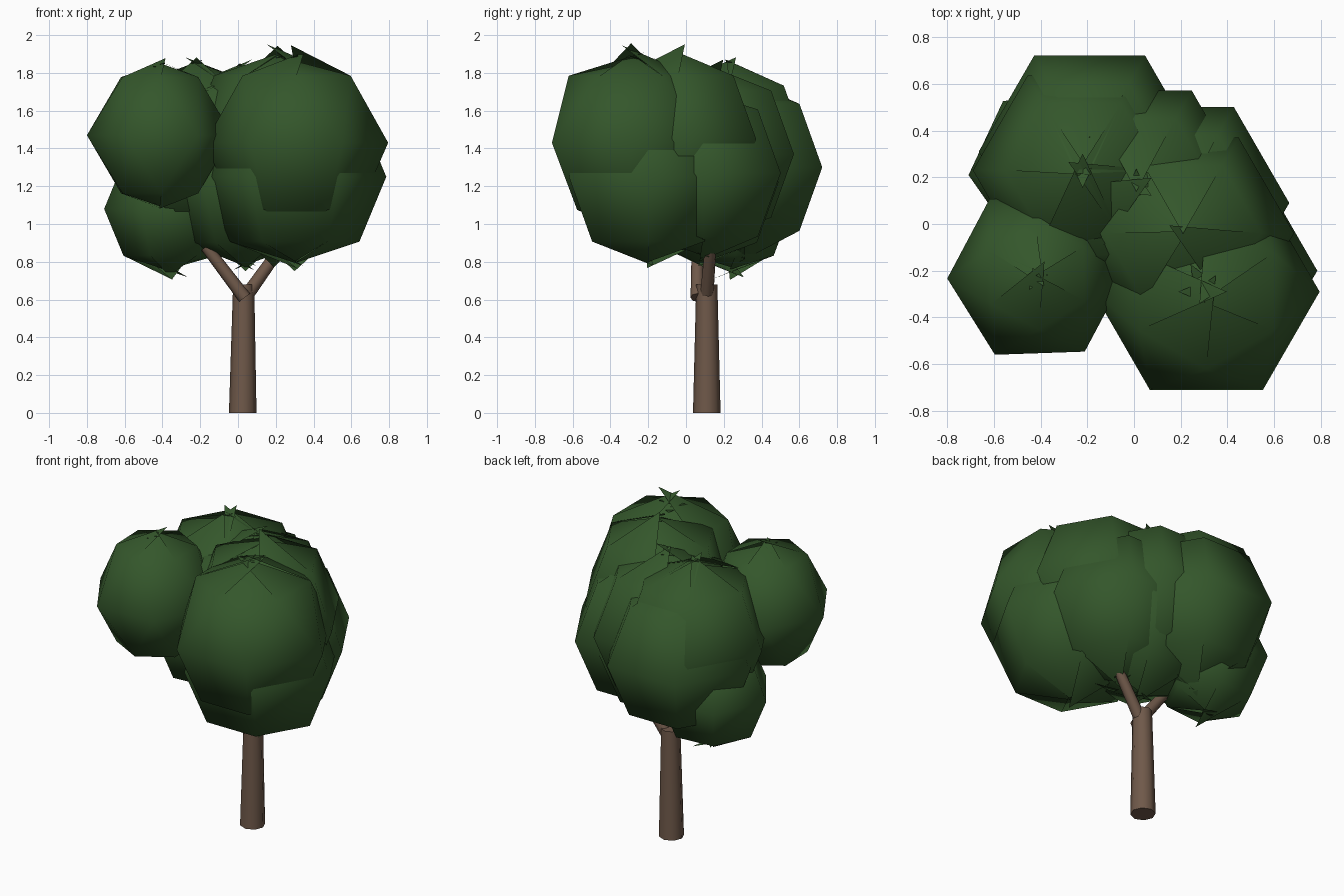
import bpy, bmesh, math, random
from mathutils import Vector

random.seed(7)
cube = bpy.data.objects.get("Cube")
if cube:
    bpy.data.objects.remove(cube, do_unlink=True)


def material(name, rgb):
    m = bpy.data.materials.new(name)
    m.use_nodes = True
    m.diffuse_color = (*rgb, 1)
    m.node_tree.nodes["Principled BSDF"].inputs["Base Color"].default_value = (*rgb, 1)
    return m


LEAF = material("leaf green", (0.034, 0.094, 0.024))
BARK = material("bark brown", (0.16, 0.10, 0.068))


def finish(name, bm, mat, angle):
    bmesh.ops.recalc_face_normals(bm, faces=bm.faces)
    mesh = bpy.data.meshes.new(name)
    bm.to_mesh(mesh)
    bm.free()
    mesh.materials.append(mat)
    ob = bpy.data.objects.new(name, mesh)
    bpy.context.collection.objects.link(ob)
    bpy.context.view_layer.objects.active = ob
    ob.select_set(True)
    bpy.ops.object.shade_smooth_by_angle(angle=math.radians(angle))
    ob.select_set(False)


# Tapered round limb between two points
def limb(name, start, end, r1, r2, sides=8):
    a, b = Vector(start), Vector(end)
    bm = bmesh.new()
    bmesh.ops.create_cone(bm, cap_ends=True, segments=sides, radius1=r1,
                          radius2=r2, depth=(b - a).length)
    turn = (b - a).to_track_quat('Z', 'Y')
    for v in bm.verts:
        v.co = turn @ v.co + (a + b) / 2
    finish(name, bm, BARK, 50)


# Six-sided leaf ball; twist turns the lower and upper rings by half a side,
# and the cap triangles overlap in ragged tips
def leaf_ball(name, centre, r, spin=0, lat=45, twist=(0, 0), ragged=0.08):
    c = Vector(centre)
    bm = bmesh.new()

    def ring(latitude, turn):
        t = math.radians(latitude)
        angles = [math.radians(60 * i + spin + turn) for i in range(6)]
        return [bm.verts.new(c + r * Vector((math.cos(t) * math.cos(a),
                                             math.cos(t) * math.sin(a), math.sin(t))))
                for a in angles]

    middle = ring(0, 0)
    for side, turn in zip((-1, 1), twist):
        cap = ring(side * lat, turn)
        for i in range(6):
            j = (i + 1) % 6
            if turn:
                bm.faces.new((middle[i], middle[j], cap[i]))
                bm.faces.new((cap[i], cap[j], middle[j]))
            else:
                bm.faces.new((middle[i], middle[j], cap[j], cap[i]))
            # each tip reaches past the axis, so neighbours overlap
            out = (cap[i].co + cap[j].co) / 2 - c
            out.z = 0
            tip = c - out.normalized() * random.uniform(0, ragged)
            tip.z += side * (r + random.uniform(-0.04, ragged / 3))
            bm.faces.new((cap[i], cap[j], bm.verts.new(tip)))
    finish(name, bm, LEAF, 80)


# Trunk and forked branches
limb("trunk", (0.025, 0.11, 0), (0.03, 0.11, 0.68), 0.073, 0.056)
limb("right_branch", (0.035, 0.06, 0.61), (-0.17, 0.06, 0.88), 0.036, 0.03)
limb("left_branch", (0.045, 0.11, 0.62), (0.23, 0.13, 0.88), 0.036, 0.03)

# Crown
leaf_ball("front_left_upper_leaves", (0.31, -0.29, 1.43), 0.485, lat=47,
          twist=(0, 30), ragged=0.14)
leaf_ball("front_left_lower_leaves", (0.30, -0.20, 1.25), 0.485)
leaf_ball("front_right_leaves", (-0.415, -0.22, 1.47), 0.385, spin=2, lat=53,
          twist=(30, 30))
leaf_ball("back_lower_leaves", (-0.19, 0.31, 1.30), 0.475)
leaf_ball("back_upper_leaves", (-0.22, 0.23, 1.40), 0.47)
leaf_ball("left_upper_leaves", (0.21, -0.04, 1.45), 0.475)
leaf_ball("left_lower_leaves", (0.19, 0.09, 1.27), 0.475)
leaf_ball("middle_upper_leaves", (0.01, 0.16, 1.37), 0.475)
leaf_ball("middle_lower_leaves", (0.04, 0.10, 1.22), 0.45)
leaf_ball("right_low_leaves", (-0.36, 0.24, 1.08), 0.35, spin=5, ragged=0.12)
